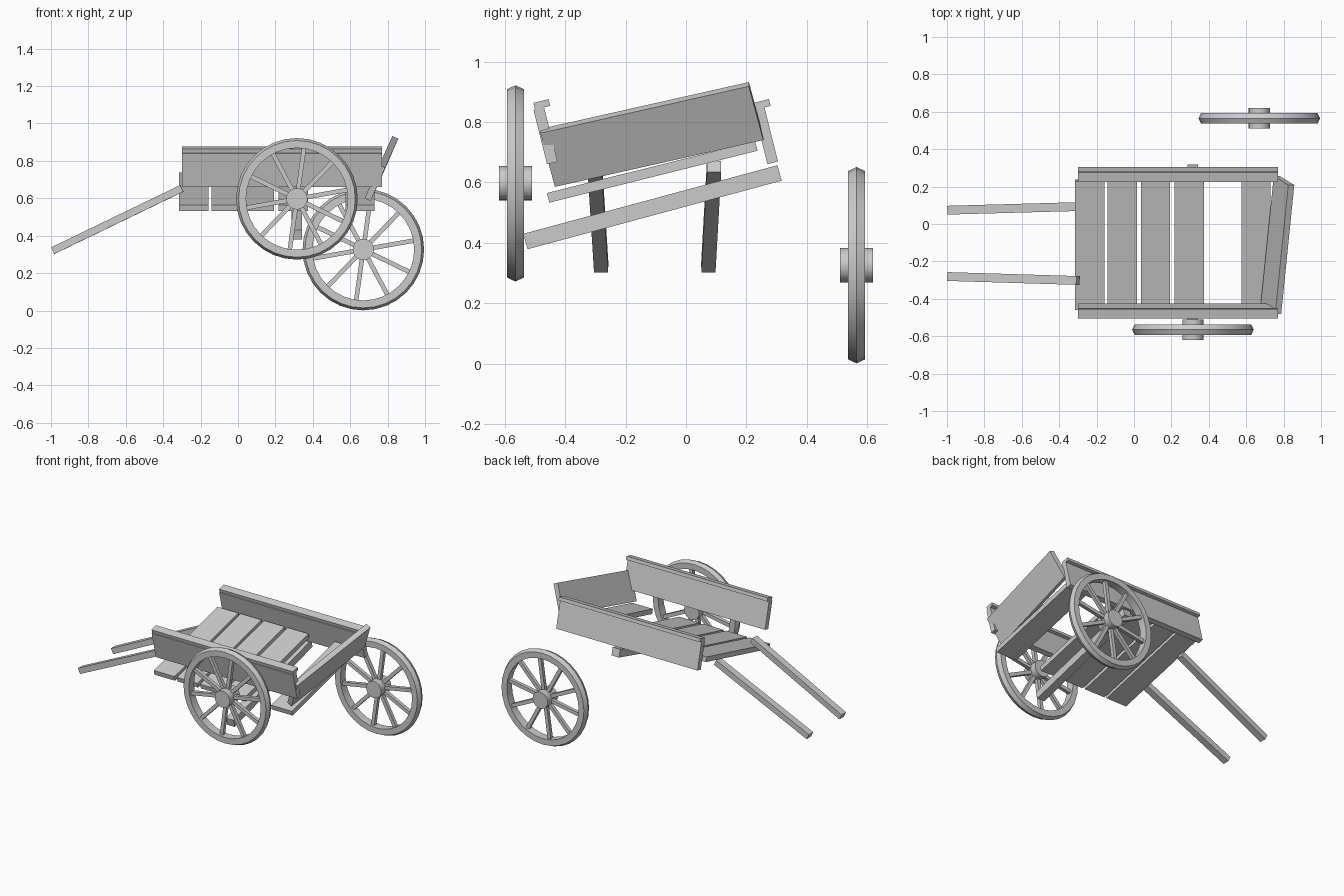
import bpy, bmesh, math
from mathutils import Matrix, Vector

if "Cube" in bpy.data.objects:
    bpy.data.objects.remove(bpy.data.objects["Cube"])

wood = bpy.data.materials.new("weathered_grey")
wood.diffuse_color = (0.6, 0.6, 0.6, 1)
wood.use_nodes = True
wood.node_tree.nodes["Principled BSDF"].inputs["Base Color"].default_value = wood.diffuse_color

TILT = math.radians(14)


def finish(name, bm, matrix, smooth=False):
    """Turn a bmesh into a named object with the shared material."""
    bmesh.ops.recalc_face_normals(bm, faces=bm.faces)
    mesh = bpy.data.meshes.new(name)
    bm.to_mesh(mesh)
    bm.free()
    mesh.materials.append(wood)
    ob = bpy.data.objects.new(name, mesh)
    ob.matrix_world = matrix
    bpy.context.collection.objects.link(ob)
    if smooth:
        bpy.ops.object.select_all(action='DESELECT')
        ob.select_set(True)
        bpy.context.view_layer.objects.active = ob
        bpy.ops.object.shade_smooth_by_angle(angle=math.radians(25))
    return ob


def add_box(bm, center, size, matrix=Matrix()):
    m = matrix @ Matrix.Translation(center) @ Matrix.Diagonal((*size, 1))
    bmesh.ops.create_cube(bm, size=1, matrix=m)


def frame(center, u, v):
    """Matrix with local x along u and local z close to v."""
    x = Vector(u).normalized()
    y = Vector(v).cross(x).normalized()
    z = x.cross(y)
    m = Matrix((x, y, z)).transposed().to_4x4()
    m.translation = center
    return m


def tilted(center, angle=TILT):
    return Matrix.Translation(center) @ Matrix.Rotation(angle, 4, 'X')


def box(name, size, matrix):
    bm = bmesh.new()
    add_box(bm, (0, 0, 0), size)
    return finish(name, bm, matrix)


# Wheels: crowned rim, ten spokes and a hub, turning about y
def wheel(name, center, segments=32, spokes=10):
    at = Matrix.Translation(center)
    profile = [(0.272, -0.028), (0.312, -0.028), (0.325, 0),
               (0.312, 0.028), (0.272, 0.028)]
    bm = bmesh.new()
    rings = []
    for i in range(segments):
        a = 2 * math.pi * i / segments
        rings.append([bm.verts.new((r * math.cos(a), y, r * math.sin(a)))
                      for r, y in profile])
    n = len(profile)
    for i in range(segments):
        p, q = rings[i], rings[(i + 1) % segments]
        for j in range(n):
            k = (j + 1) % n
            bm.faces.new((p[j], p[k], q[k], q[j]))
    finish(name + "_rim", bm, at, True)

    bm = bmesh.new()
    for i in range(spokes):
        turn = Matrix.Rotation(-math.radians(10) - 2 * math.pi * i / spokes, 4, 'Y')
        add_box(bm, (0.16, 0, 0), (0.24, 0.024, 0.024), turn)
    finish(name + "_spokes", bm, at)

    bm = bmesh.new()
    bmesh.ops.create_cone(bm, cap_ends=True, segments=20, radius1=0.057,
                          radius2=0.057, depth=0.11,
                          matrix=Matrix.Rotation(math.pi / 2, 4, 'X'))
    finish(name + "_hub", bm, at, True)


wheel("front_wheel", (0.315, -0.565, 0.597))
wheel("loose_wheel", (0.67, 0.565, 0.326))

# Floor planks, with one missing from the row
for i, x in enumerate((-0.237, -0.062, 0.115, 0.295, 0.652)):
    box(f"floor_plank_{i + 1}", (0.157, 0.711, 0.033), tilted((x, -0.112, 0.635)))

# Side boards, each with a top rail
for name, y in (("front_side", -0.467), ("back_side", 0.263)):
    bm = bmesh.new()
    add_box(bm, (0, 0, -0.0075), (1.07, 0.036, 0.185))
    add_box(bm, (0, 0.013, 0.0965), (1.07, 0.052, 0.023))
    finish(name + "_board", bm, tilted((0.235, y, 0.762)))

# Tailboard hanging askew
box("tailboard", (0.711, 0.035, 0.2),
    frame((0.767, -0.113, 0.759), (0.07, 0.69, 0.155), (0.077, -0.05, 0.176)))

# Axle beam
box("axle_beam", (0.057, 0.872, 0.053),
    tilted((0.314, -0.111, 0.518), math.radians(15.1)))

# Pulling shafts
for name, y0, y1 in (("back_shaft", 0.074, 0.093), ("front_shaft", -0.281, -0.302)):
    a, b = Vector((-0.99, y0, 0.32)), Vector((-0.3, y1, 0.653))
    box(name, ((b - a).length, 0.047, 0.039), frame((a + b) / 2, b - a, (0, 0, 1)))
